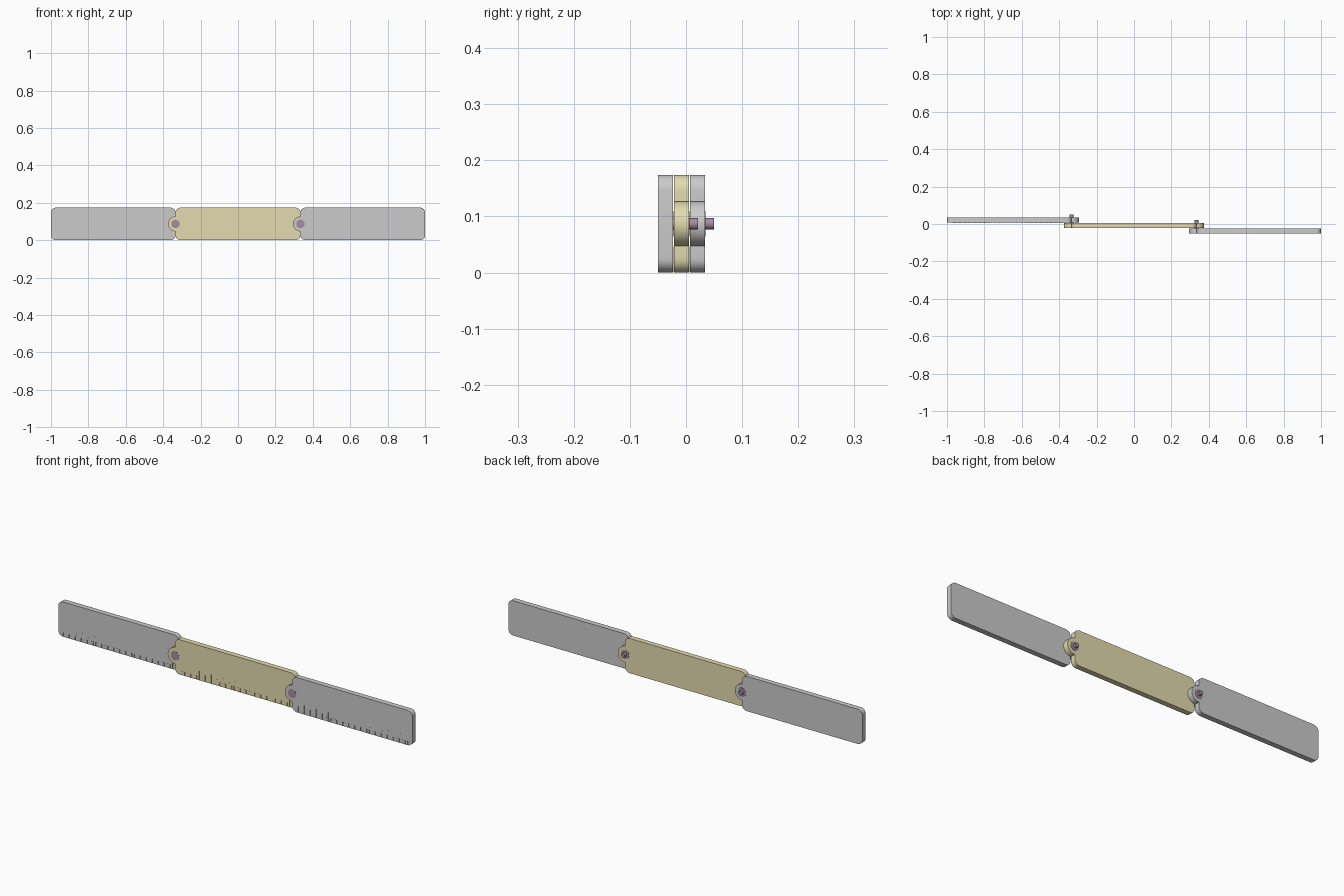
import bpy, bmesh
from math import sin, cos, pi, radians

if "Cube" in bpy.data.objects:
    bpy.data.objects.remove(bpy.data.objects["Cube"])

H, ZC = 0.174, 0.087          # blade height, pivot height
PX, TAB, COR = 0.334, 0.04, 0.026
T = 0.0265                    # blade thickness


def material(name, rgb):
    m = bpy.data.materials.new(name)
    m.diffuse_color = (*rgb, 1)
    m.use_nodes = True
    m.node_tree.nodes["Principled BSDF"].inputs["Base Color"].default_value = m.diffuse_color
    return m


def finish(name, bm, mat=None):
    bmesh.ops.recalc_face_normals(bm, faces=bm.faces)
    me = bpy.data.meshes.new(name)
    bm.to_mesh(me)
    bm.free()
    ob = bpy.data.objects.new(name, me)
    bpy.context.collection.objects.link(ob)
    if mat:
        me.materials.append(mat)
    bpy.ops.object.select_all(action='DESELECT')
    bpy.context.view_layer.objects.active = ob
    ob.select_set(True)
    bpy.ops.object.shade_smooth_by_angle(angle=radians(35))
    return ob


def arc(cx, cz, r, a0, a1, n):
    return [(cx + r * cos(radians(a0 + (a1 - a0) * i / n)),
             cz + r * sin(radians(a0 + (a1 - a0) * i / n))) for i in range(n + 1)]


def prism(bm, pts, y0, y1):
    face = bm.faces.new([bm.verts.new((x, y0, z)) for x, z in pts])
    new = bmesh.ops.extrude_face_region(bm, geom=[face])['geom']
    bmesh.ops.translate(bm, vec=(0, y1 - y0, 0),
                        verts=[v for v in new if isinstance(v, bmesh.types.BMVert)])


def blade(name, x0, x1, y, tab_left, tab_right, mat=None):
    # rounded plate with half-round hinge tabs
    pts = arc(x1 - COR, COR, COR, -90, 0, 6)
    if tab_right:
        pts += arc(x1, ZC, TAB, -90, 90, 16)
    pts += arc(x1 - COR, H - COR, COR, 0, 90, 6)
    pts += arc(x0 + COR, H - COR, COR, 90, 180, 6)
    if tab_left:
        pts += arc(x0, ZC, TAB, 90, 270, 16)
    pts += arc(x0 + COR, COR, COR, 180, 270, 6)
    bm = bmesh.new()
    prism(bm, pts, y, y + T)
    finish(name, bm, mat)

    # thin raised graduation marks along the lower front edge
    bm = bmesh.new()
    w, step = 0.001, (x1 - x0) / 100
    for i in range(4, 97):
        h = 0.046 if i % 10 == 0 else 0.032 if i % 5 == 0 else 0.02
        x = x0 + i * step
        prism(bm, [(x - w, 0.001), (x + w, 0.001), (x + w, h), (x - w, h)],
              y - 0.0008, y + 0.001)
    finish(name + "_graduations", bm, mat)


def rivet(name, x, y, mat):
    # two flush discs joined by a thin pin that sticks out at the back
    bm = bmesh.new()
    back = y + 2 * T + 0.0025
    for r, a, b in ((0.023, y - 0.0006, y + T - 0.002),
                    (0.023, y + T + 0.005, back + 0.0006),
                    (0.0105, y + 0.002, back + 0.0155)):
        prism(bm, arc(x, ZC, r, 0, 330, 11), a, b)
    finish(name, bm, mat)


gold = material("pale_gold", (0.78, 0.71, 0.43))
mauve = material("mauve_metal", (0.36, 0.27, 0.35))

Y = (-0.0495, -0.0205 - 0.001, 0.0073)   # front faces of the three layers
blade("right_blade", PX, 1.0, Y[0], True, False)
blade("middle_blade", -PX, PX, Y[1], True, True, gold)
blade("left_blade", -1.0, -PX, Y[2], False, True)
rivet("right_rivet", PX, Y[0], mauve)
rivet("left_rivet", -PX, Y[1], mauve)
